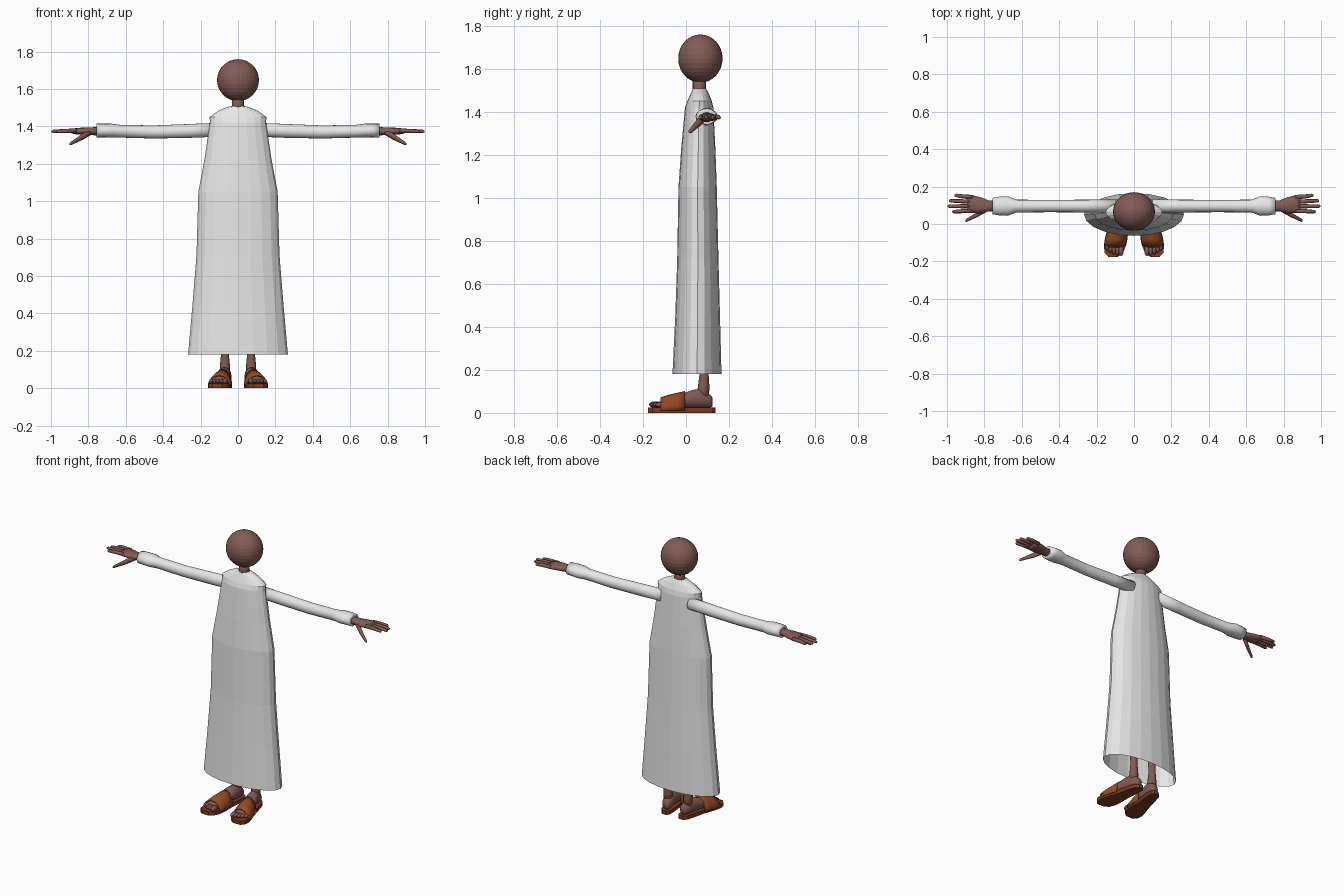
import bpy, bmesh
from math import sin, cos, pi
from mathutils import Vector

cube = bpy.data.objects.get("Cube")
if cube:
    bpy.data.objects.remove(cube)


def material(name, rgb):
    m = bpy.data.materials.new(name)
    m.use_nodes = True
    m.diffuse_color = (*rgb, 1)
    m.node_tree.nodes["Principled BSDF"].inputs["Base Color"].default_value = (*rgb, 1)
    return m


SKIN = material("brown skin", (0.23, 0.105, 0.09))
CLOTH = material("white cloth", (0.8, 0.8, 0.8))
STRAP = material("orange leather", (0.30, 0.07, 0.018))
SOLE = material("dark leather", (0.20, 0.045, 0.014))


def finish(bm, name, mat, smooth):
    bmesh.ops.recalc_face_normals(bm, faces=bm.faces)
    me = bpy.data.meshes.new(name)
    bm.to_mesh(me)
    bm.free()
    me.materials.append(mat)
    for p in me.polygons:
        p.use_smooth = smooth
    ob = bpy.data.objects.new(name, me)
    bpy.context.collection.objects.link(ob)
    return ob


AXES = {"X": ((0, 1, 0), (0, 0, 1)), "Y": ((1, 0, 0), (0, 0, 1)), "Z": ((1, 0, 0), (0, 1, 0))}


def loft(name, axis, rings, mat, n=12, side=1, smooth=True, caps=(True, True), arc=False):
    """Skin elliptical rings (x, y, z, half width, half depth) across one axis."""
    bm = bmesh.new()
    u, v = map(Vector, AXES[axis])
    loops = []
    for x, y, z, a, b in rings:
        loop = []
        for i in range(n + arc):
            t = (pi if arc else 2 * pi) * i / n
            p = Vector((x, y, z)) + u * a * cos(t) + v * b * sin(t)
            loop.append(bm.verts.new((p.x * side, p.y, p.z)))
        loops.append(loop)
    for lo, hi in zip(loops, loops[1:]):
        for i in range(n):
            j = i + 1 if arc else (i + 1) % n
            bm.faces.new((lo[i], lo[j], hi[j], hi[i]))
    if not arc:
        for cap, loop in zip(caps, (loops[0], loops[-1])):
            if cap:
                bm.faces.new(loop)
    return finish(bm, name, mat, smooth)


def ball(name, centre, radii, mat, u=12, v=8, smooth=True):
    bm = bmesh.new()
    bmesh.ops.create_uvsphere(bm, u_segments=u, v_segments=v, radius=1)
    bmesh.ops.scale(bm, vec=radii, verts=bm.verts)
    bmesh.ops.translate(bm, vec=centre, verts=bm.verts)
    return finish(bm, name, mat, smooth)


# Head and neck
ball("head", (0, 0.067, 1.647), (0.112, 0.103, 0.112), SKIN, 32, 16, False)
loft("neck", "Z", [(0, 0.062, 1.46, 0.033, 0.031), (0, 0.062, 1.57, 0.031, 0.031)], SKIN, 16)

# Long robe, open at the hem: height, half width, centre y, half depth
robe = [(0.18, 0.267, 0.051, 0.114), (0.45, 0.243, 0.054, 0.104), (0.71, 0.222, 0.055, 0.096),
        (1.05, 0.212, 0.054, 0.089), (1.22, 0.18, 0.057, 0.08), (1.42, 0.15, 0.061, 0.066),
        (1.45, 0.152, 0.063, 0.057), (1.482, 0.108, 0.064, 0.043), (1.503, 0.06, 0.064, 0.033),
        (1.508, 0.034, 0.063, 0.03)]
loft("robe", "Z", [(0, y, z, a, b) for z, a, y, b in robe], CLOTH, 20, smooth=False, caps=(False, False))


def foot_x(y):
    """Centre line of a foot, turned slightly outward."""
    return 0.07 + (0.07 - y) * 0.17


for s, label in ((1, "left"), (-1, "right")):
    # Sleeve flaring into a loose cuff
    sleeve = [(0.10, 1.382, 0.036, 0.037), (0.25, 1.376, 0.034, 0.037), (0.45, 1.37, 0.033, 0.035),
              (0.63, 1.374, 0.034, 0.034), (0.675, 1.377, 0.052, 0.037), (0.72, 1.378, 0.05, 0.037),
              (0.757, 1.377, 0.044, 0.037), (0.755, 1.376, 0.034, 0.028)]
    loft(label + "_sleeve", "X", [(x, 0.096, z, a, b) for x, z, a, b in sleeve], CLOTH, 16, s)

    # Hand: palm, four fingers, lowered thumb
    palm = [(0.74, 0.096, 0.027, 0.024), (0.78, 0.097, 0.03, 0.021), (0.82, 0.1, 0.043, 0.02),
            (0.865, 0.106, 0.048, 0.017), (0.89, 0.108, 0.043, 0.012)]
    loft(label + "_palm", "X", [(x, y, 1.374, a, b) for x, y, a, b in palm], SKIN, 12, s)
    for i, tip in enumerate((0.972, 0.997, 0.99, 0.96)):
        y0, y1 = 0.071 + i * 0.024, 0.066 + i * 0.029
        loft(f"{label}_finger_{i + 1}", "X",
             [(0.86, y0, 1.376, 0.012, 0.012), (0.92, (y0 + y1) / 2, 1.376, 0.011, 0.011),
              (tip - 0.008, y1, 1.373, 0.009, 0.009), (tip, y1, 1.372, 0.004, 0.004)], SKIN, 8, s)
    loft(label + "_thumb", "X",
         [(0.785, 0.082, 1.37, 0.016, 0.016), (0.83, 0.055, 1.345, 0.014, 0.017),
          (0.87, 0.033, 1.322, 0.011, 0.012), (0.895, 0.02, 1.308, 0.009, 0.009),
          (0.902, 0.017, 1.305, 0.004, 0.004)], SKIN, 8, s)

    # Leg
    leg = [(0.06, 0.078, 0.028), (0.12, 0.082, 0.027), (0.18, 0.084, 0.021), (0.4, 0.075, 0.03),
           (0.8, 0.065, 0.045)]
    loft(label + "_leg", "Z", [(0.07, y, z, r, r) for z, y, r in leg], SKIN, 12, s)

    # Foot and toes
    foot = [(0.124, 0.05, 0.016, 0.02), (0.112, 0.054, 0.028, 0.032), (0.075, 0.067, 0.034, 0.046),
            (0.03, 0.065, 0.038, 0.043), (-0.03, 0.052, 0.046, 0.032), (-0.09, 0.042, 0.05, 0.022),
            (-0.125, 0.037, 0.046, 0.015)]
    loft(label + "_foot", "Y", [(foot_x(y), y, z, a, b) for y, z, a, b in foot], SKIN, 14, s)
    for i in range(5):
        y = -0.142 + i * i * 0.0018
        r = 0.014 if i == 0 else 0.0105
        x = foot_x(y) - 0.037 + i * 0.02
        ball(f"{label}_toe_{i + 1}", (x * s, y, 0.038), (r, 0.03, r * 1.15), SKIN, 10, 6)

    # Sandal sole: outline extruded upward
    outline = [(0.137, 0.014), (0.12, 0.03), (0.07, 0.037), (0, 0.041), (-0.07, 0.054),
               (-0.12, 0.058), (-0.155, 0.049), (-0.176, 0.025)]
    pts = [(foot_x(y) + w, y) for y, w in outline] + [(foot_x(y) - w, y) for y, w in outline[::-1]]
    bm = bmesh.new()
    base = bm.faces.new([bm.verts.new((x * s, y, 0)) for x, y in pts])
    top = bmesh.ops.extrude_face_region(bm, geom=[base])
    bmesh.ops.translate(bm, vec=(0, 0, 0.024),
                        verts=[g for g in top["geom"] if isinstance(g, bmesh.types.BMVert)])
    finish(bm, label + "_sandal_sole", SOLE, False)

    # Broad strap arching over the instep
    strap = [(-0.118, 0.056, 0.056), (-0.08, 0.057, 0.069), (-0.04, 0.054, 0.078), (-0.005, 0.048, 0.086)]
    ob = loft(label + "_sandal_strap", "Y", [(foot_x(y), y, 0.012, a, b) for y, a, b in strap],
              STRAP, 12, s, arc=True)
    thick = ob.modifiers.new("thickness", "SOLIDIFY")
    thick.thickness = 0.007
    thick.offset = 0
